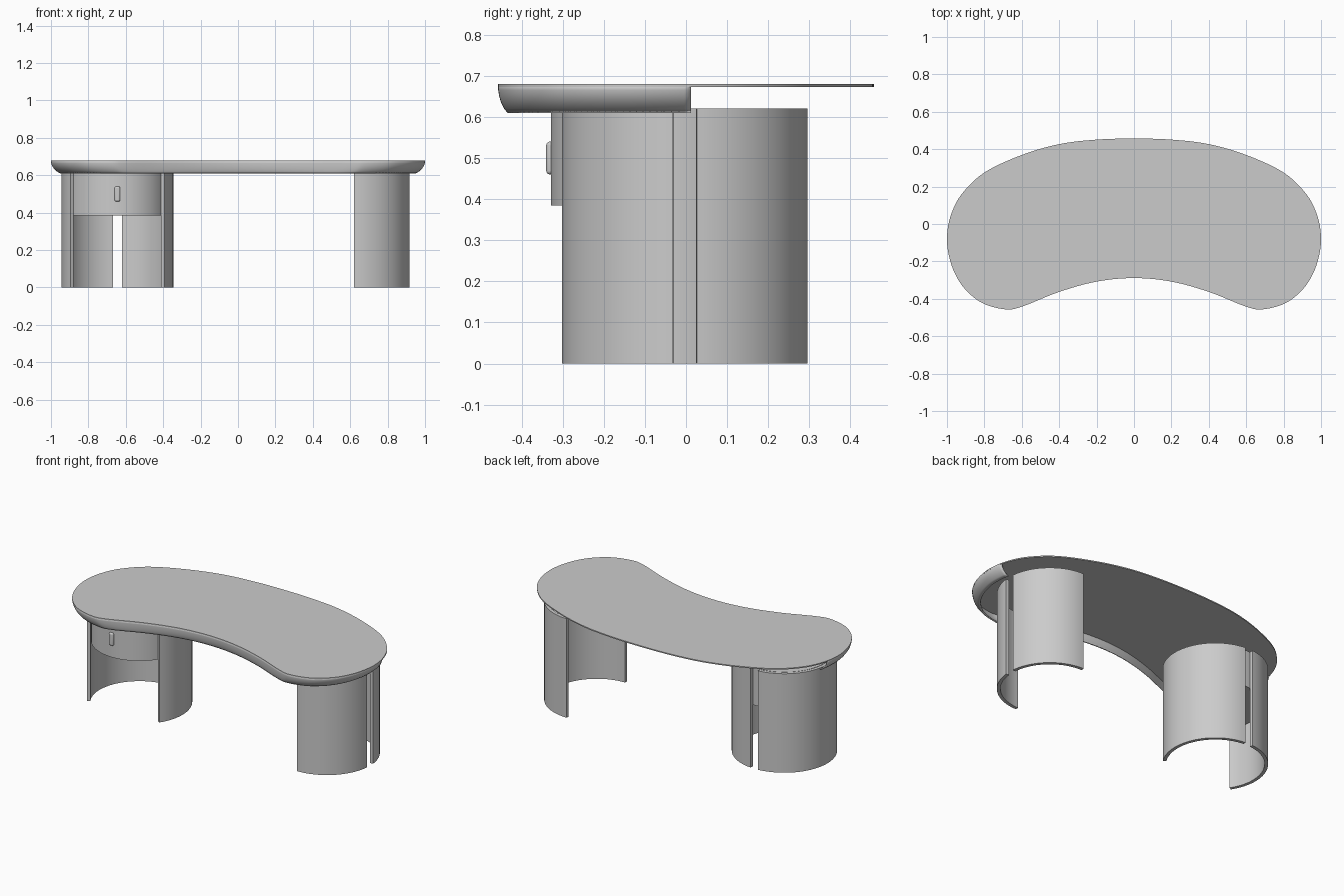
import bpy, bmesh
from math import cos, sin, radians, tau
from mathutils import Vector

if "Cube" in bpy.data.objects:
    bpy.data.objects.remove(bpy.data.objects["Cube"])


def finish(name, bm):
    bmesh.ops.recalc_face_normals(bm, faces=bm.faces)
    mesh = bpy.data.meshes.new(name)
    bm.to_mesh(mesh)
    bm.free()
    ob = bpy.data.objects.new(name, mesh)
    bpy.context.collection.objects.link(ob)
    bpy.ops.object.select_all(action='DESELECT')
    bpy.context.view_layer.objects.active = ob
    ob.select_set(True)
    bpy.ops.object.shade_smooth_by_angle(angle=radians(35))
    return ob


def prism(name, outline, z0, z1):
    """Extrude a closed plan outline between two heights."""
    bm = bmesh.new()
    face = bm.faces.new([bm.verts.new((x, y, z0)) for x, y in outline])
    top = bmesh.ops.extrude_face_region(bm, geom=[face])
    for v in top['geom']:
        if isinstance(v, bmesh.types.BMVert):
            v.co.z = z1
    # close any open boundary left by the extrusion
    bmesh.ops.holes_fill(bm, edges=[e for e in bm.edges if e.is_boundary], sides=0)
    return finish(name, bm)


def spline(points, steps=6):
    """Closed smooth curve through the points."""
    n, out = len(points), []
    for i in range(n):
        a, b, c, d = (Vector(points[(i + k) % n]) for k in (-1, 0, 1, 2))
        for s in range(steps):
            t = s / steps
            out.append(0.5 * (2 * b + (c - a) * t + (2 * a - 5 * b + 4 * c - d) * t * t
                              + (3 * b - a - 3 * c + d) * t ** 3))
    return out


# Kidney outline, mirrored left to right
right = [(.2, .451), (.4, .427), (.6, .369), (.8, .275), (.925, .155), (.983, .035),
         (1, -.08), (.987, -.18), (.955, -.27), (.9, -.352), (.81, -.423), (.69, -.456),
         (.6, -.442), (.4, -.363), (.2, -.308)]
kidney = spline([(0, .457)] + right + [(0, -.289)] + [(-x, y) for x, y in reversed(right)])

# Thin table top
prism("table_top", kidney, .673, .68)

# Front apron: rounded skirt that stops just behind the centre line
bm = bmesh.new()
rows = [[bm.verts.new((p.x * s, p.y * s, z)) for p in kidney]
        for s, z in ((1, .679), (.999, .665), (.994, .65), (.984, .635), (.968, .62), (.95, .61))]
n = len(kidney)
for a, b in zip(rows, rows[1:]):
    for i in range(n):
        j = (i + 1) % n
        bm.faces.new((a[i], a[j], b[j], b[i]))
bmesh.ops.recalc_face_normals(bm, faces=bm.faces)
bmesh.ops.bisect_plane(bm, geom=bm.verts[:] + bm.edges[:] + bm.faces[:],
                       plane_co=(0, .012, 0), plane_no=(0, 1, 0), clear_outer=True)
apron = finish("front_apron", bm)
# keep the outer face pointing forwards so the wall thickens inwards
front = min(apron.data.polygons, key=lambda f: f.center.y)
if front.normal.y > 0:
    apron.data.flip_normals()
solid = apron.modifiers.new("wall", 'SOLIDIFY')
solid.thickness = .008
solid.offset = -1


# Curved leg panels
def leg_panel(name, centre, start, end, outer=.299, inner=.279, steps=28):
    angles = [radians(start + (end - start) * i / steps) for i in range(steps + 1)]
    ring = [(outer, a) for a in angles] + [(inner, a) for a in reversed(angles)]
    prism(name, [(centre[0] + r * cos(a), centre[1] + r * sin(a)) for r, a in ring], 0, .62)


LEFT, RIGHT = (-.645, -.053), (.62, -.003)
leg_panel("left_leg_outer_panel", LEFT, 95, 213)
leg_panel("left_leg_inner_panel", LEFT, -33, 85)
leg_panel("right_leg_front_panel", RIGHT, -90, -5.6)
leg_panel("right_leg_back_panel", RIGHT, 5.6, 90)

# Round drawer nested inside the left leg
prism("drawer", [(LEFT[0] + .276 * cos(tau * i / 64), LEFT[1] + .276 * sin(tau * i / 64))
                 for i in range(64)], .385, .62)

# Drawer handle
bm = bmesh.new()
bmesh.ops.create_cube(bm, size=1)
bmesh.ops.scale(bm, vec=(.03, .022, .08), verts=bm.verts)
bmesh.ops.translate(bm, vec=(LEFT[0], -.329, .5), verts=bm.verts)
handle = finish("drawer_handle", bm)
bevel = handle.modifiers.new("round", 'BEVEL')
bevel.width = .009
bevel.segments = 4
